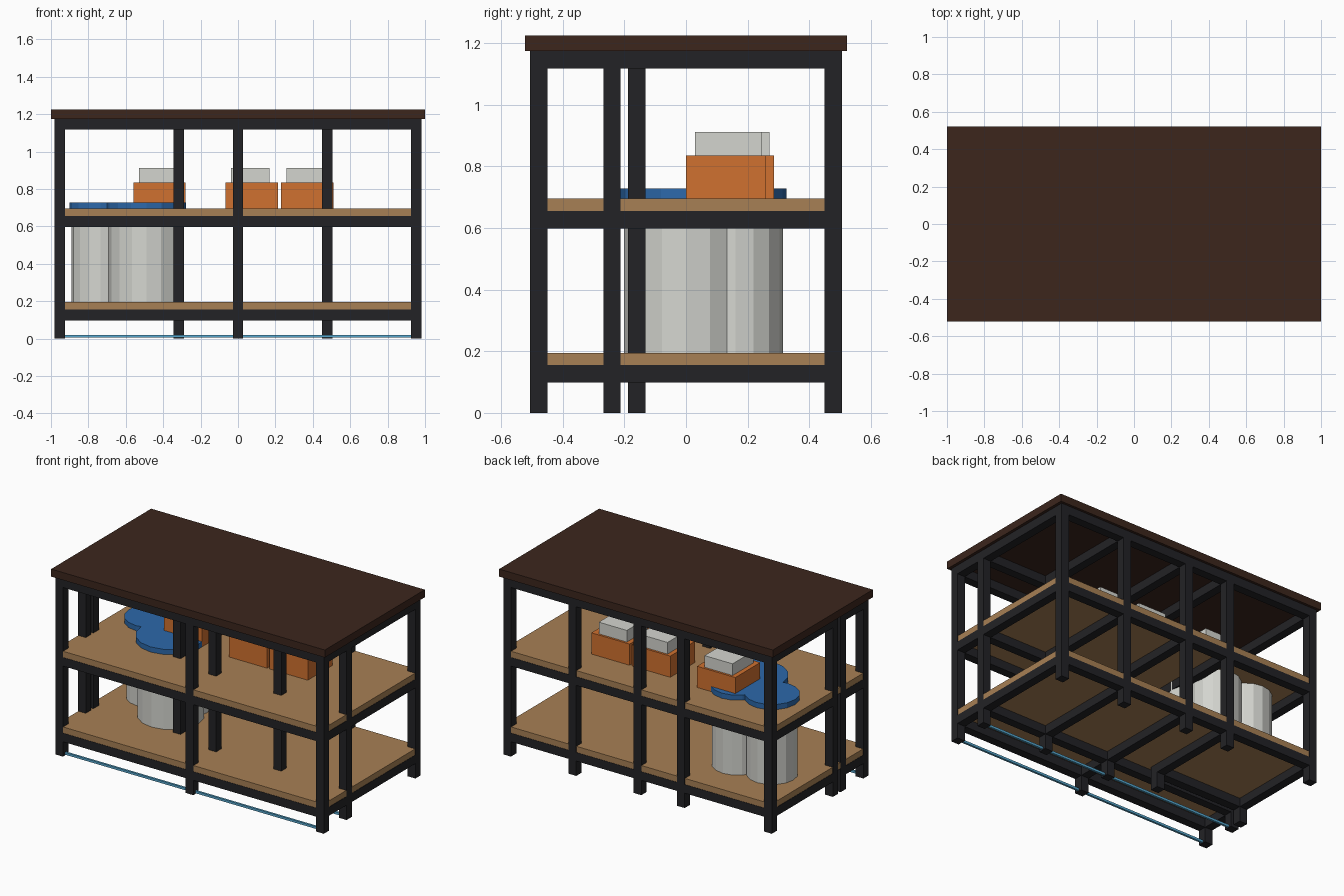
import bpy, bmesh, math
from mathutils import Matrix

if "Cube" in bpy.data.objects:
    bpy.data.objects.remove(bpy.data.objects["Cube"])


def material(name, hex_rgb):
    m = bpy.data.materials.new(name)
    lin = [(int(hex_rgb[i:i + 2], 16) / 255) ** 2.2 for i in (0, 2, 4)]
    m.diffuse_color = (*lin, 1)
    m.use_nodes = True
    m.node_tree.nodes["Principled BSDF"].inputs["Base Color"].default_value = m.diffuse_color
    return m


TOP = material("dark_wood", "3E2A22")
STEEL = material("black_steel", "27272A")
WOOD = material("shelf_wood", "A67F55")
BLUE = material("blue", "3068A8")
ORANGE = material("orange", "CF7033")
PALE = material("pale_grey", "D3D4CE")
CABLE = material("light_blue", "58A8D0")


def finish(bm, name, mat):
    me = bpy.data.meshes.new(name)
    bm.to_mesh(me)
    bm.free()
    me.materials.append(mat)
    ob = bpy.data.objects.new(name, me)
    bpy.context.collection.objects.link(ob)
    return ob


def box(name, x0, x1, y0, y1, z0, z1, mat):
    bm = bmesh.new()
    mx = (Matrix.Translation(((x0 + x1) / 2, (y0 + y1) / 2, (z0 + z1) / 2))
          @ Matrix.Diagonal((x1 - x0, y1 - y0, z1 - z0, 1)))
    bmesh.ops.create_cube(bm, size=1, matrix=mx)
    return finish(bm, name, mat)


def drum(name, x, y, r, z0, z1, mat, sides=16):
    bm = bmesh.new()
    bmesh.ops.create_cone(bm, cap_ends=True, segments=sides, radius1=r, radius2=r,
                          depth=z1 - z0, matrix=Matrix.Translation((x, y, (z0 + z1) / 2)))
    return finish(bm, name, mat)


H = 0.028                 # half thickness of the square tube
X, Y = 0.953, 0.478       # outer leg centres
YM, YL = -0.24, -0.16     # inner leg rows
XA, XB = -0.317, 0.476    # inner leg columns

# Worktop
box("worktop", -1, 1, -0.522, 0.522, 1.175, 1.225, TOP)

# Legs
legs = [(x, -Y) for x in (-X, 0, X)]
legs += [(x, Y) for x in (-X, XA, 0, XB, X)]
legs += [(x, YM) for x in (-X, 0, XB, X)]
legs += [(x, YL) for x in (-X, XA)]
for x, y in legs:
    box("leg", x - H, x + H, y - H, y + H, 0, 1.175, STEEL)

# Frame rails at three levels
rails_x = [(-X, 0, -Y), (0, X, -Y), (-X, XA, Y), (XA, 0, Y), (0, XB, Y), (XB, X, Y),
           (-X, 0, YM), (0, XB, YM), (XB, X, YM), (-X, XA, YL)]
rails_y = [(-X, -Y, YM), (-X, YL, Y), (X, -Y, YM), (X, YM, Y),
           (0, -Y, YM), (0, YM, Y), (XB, YM, Y), (XA, YL, Y)]
for z0, z1 in ((0.098, 0.155), (0.598, 0.655), (1.117, 1.175)):
    for a, b, y in rails_x:
        box("long_rail", a + H, b - H, y - H, y + H, z0, z1, STEEL)
    for x, a, b in rails_y:
        box("cross_rail", x - H, x + H, a + H, b - H, z0, z1, STEEL)

# Shelves
for z in (0.155, 0.655):
    box("shelf", -0.979, 0.979, -0.504, 0.504, z, z + 0.04, WOOD)

# Thin floor strips between the legs
for y in (-Y, YM):
    box("floor_strip", -X + H, X - H, y - 0.007, y + 0.007, 0.005, 0.02, CABLE)

# Lobed tank on the lower shelf with a blue lid on the upper one
for x, y, r in ((-0.49, 0.0, 0.202), (-0.735, 0.15, 0.155), (-0.49, 0.16, 0.155)):
    drum("tank_lobe", x, y, r, 0.195, 0.655, PALE)
    drum("tank_lid_lobe", x, y, r + 0.011, 0.695, 0.729, BLUE)

# Orange bins with pale boxes on top
for x, y in ((-0.56, 0.025), (-0.067, 0), (0.23, 0)):
    box("bin", x, x + 0.28, y, y + 0.26, 0.695, 0.835, ORANGE)
    box("bin_box", x + 0.03, x + 0.235, y + 0.03, y + 0.246, 0.835, 0.912, PALE)
